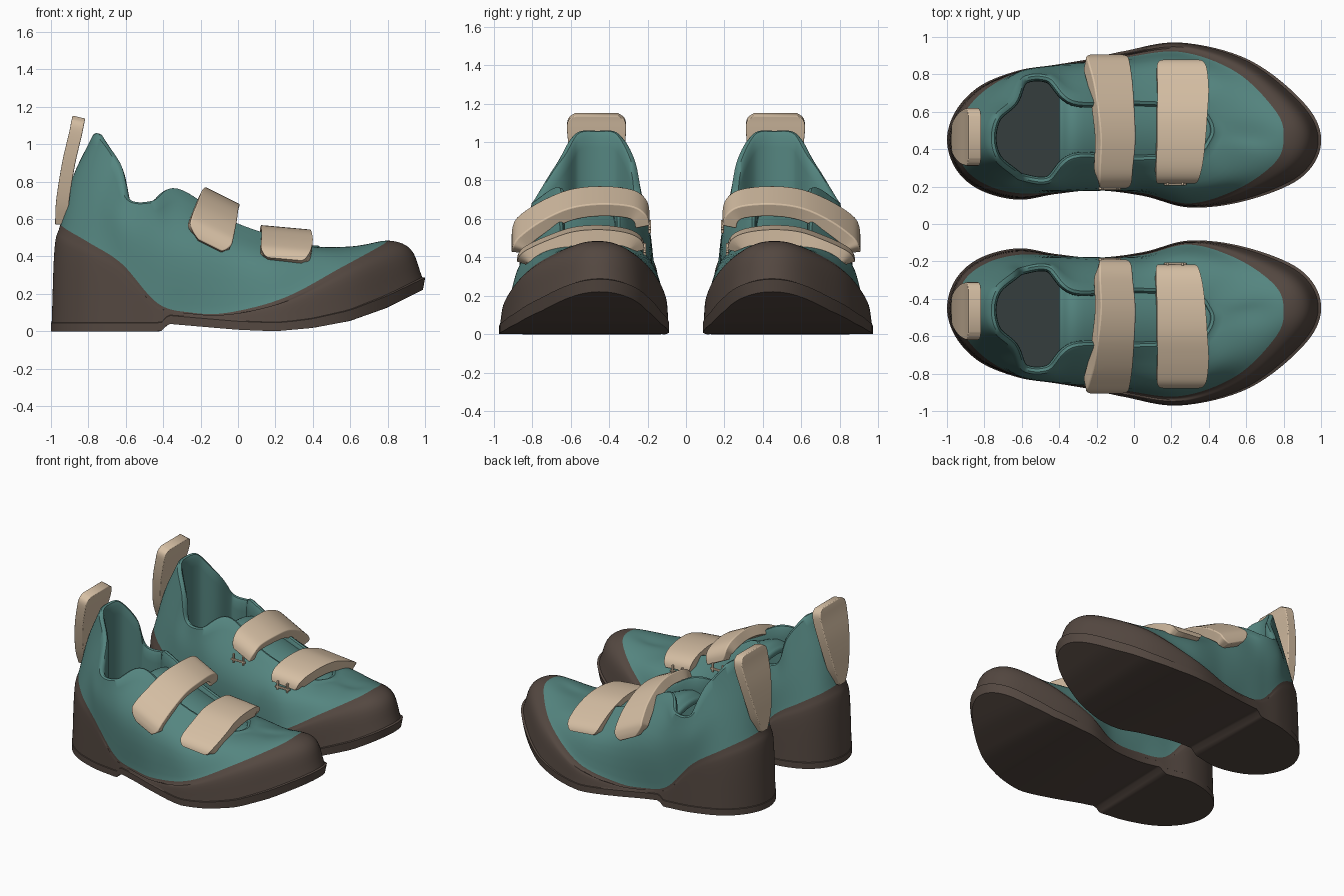
import bpy, bmesh, math
from mathutils import Vector as V

if "Cube" in bpy.data.objects:
    bpy.data.objects.remove(bpy.data.objects["Cube"])


def material(name, rgb):
    m = bpy.data.materials.new(name)
    m.diffuse_color = (*rgb, 1)
    m.use_nodes = True
    m.node_tree.nodes["Principled BSDF"].inputs["Base Color"].default_value = m.diffuse_color
    return m


TEAL = material("teal_upper", (0.09, 0.235, 0.215))
BROWN = material("brown_rubber", (0.088, 0.064, 0.052))
BEIGE = material("beige_strap", (0.67, 0.52, 0.37))
DARK = material("dark_insole", (0.035, 0.048, 0.048))


def spline(a, b, c, d, t):
    return 0.5 * (2 * b + (c - a) * t + (2 * a - 5 * b + 4 * c - d) * t * t
                  + (3 * b - a - 3 * c + d) * t ** 3)


def closed_curve(pts, sub):
    n = len(pts)
    return [spline(pts[i - 1], pts[i], pts[(i + 1) % n], pts[(i + 2) % n], k / sub)
            for i in range(n) for k in range(sub)]


def open_curve(pts, sub):
    p = [2 * pts[0] - pts[1]] + pts + [2 * pts[-1] - pts[-2]]
    out = [spline(*p[i:i + 4], k / sub) for i in range(len(pts) - 1) for k in range(sub)]
    return out + [pts[-1]]


def finish(name, bm, mats, bevel=0, angle=40):
    """Make the object, mirror it into a pair and smooth it."""
    bmesh.ops.recalc_face_normals(bm, faces=bm.faces)
    me = bpy.data.meshes.new(name)
    bm.to_mesh(me)
    bm.free()
    for m in mats:
        me.materials.append(m)
    ob = bpy.data.objects.new(name, me)
    bpy.context.collection.objects.link(ob)
    bpy.ops.object.select_all(action='DESELECT')
    ob.select_set(True)
    bpy.context.view_layer.objects.active = ob
    bpy.ops.object.shade_smooth_by_angle(angle=math.radians(angle))
    if bevel:
        b = ob.modifiers.new("bevel", 'BEVEL')
        b.width, b.segments, b.limit_method = bevel, 3, 'ANGLE'
        b.angle_limit = math.radians(50)
    mir = ob.modifiers.new("pair", 'MIRROR')
    mir.use_axis = (False, True, False)
    mir.use_mirror_merge = False
    return ob


# Shoe body: rings run heel, inner side, toe, outer side
SOLE = [(-1, .45), (-.95, .29), (-.82, .18), (-.62, .13), (-.42, .16), (-.2, .18), (.05, .15),
        (.3, .088), (.6, .125), (.89, .245), (1, .43), (.92, .635), (.62, .875), (.25, .97),
        (-.05, .925), (-.25, .88), (-.43, .85), (-.62, .82), (-.82, .74), (-.95, .61)]
BAND = [(-.95, .45, .57), (-.91, .305, .54), (-.79, .21, .47), (-.62, .165, .36), (-.42, .17, .14),
        (-.2, .185, .10), (.05, .165, .09), (.3, .11, .18), (.56, .19, .34), (.755, .33, .455),
        (.8, .46, .485), (.76, .60, .455), (.55, .81, .34), (.25, .92, .18), (-.05, .89, .10),
        (-.25, .86, .10), (-.43, .84, .15), (-.62, .81, .36), (-.79, .72, .47), (-.91, .59, .54)]
MID = [(-.885, .455, .82), (-.845, .335, .80), (-.74, .24, .69), (-.62, .19, .55), (-.42, .18, .45),
       (-.22, .19, .42), (.02, .2, .37), (.25, .18, .38), (.48, .25, .41), (.58, .39, .45),
       (.62, .47, .45), (.58, .58, .45), (.46, .74, .42), (.22, .85, .37), (-.04, .85, .40),
       (-.25, .85, .45), (-.43, .845, .45), (-.62, .81, .55), (-.74, .69, .69), (-.845, .57, .80)]
RIM = [(-.775, .46, 1.05), (-.745, .345, 1.035), (-.655, .265, .90), (-.595, .23, .705),
       (-.45, .22, .69), (-.32, .34, .755), (-.05, .33, .59), (.2, .34, .50), (.36, .37, .46),
       (.42, .44, .45), (.44, .5, .45), (.42, .57, .45), (.36, .63, .46), (.2, .66, .50),
       (-.05, .67, .59), (-.32, .67, .755), (-.45, .79, .69), (-.595, .785, .705),
       (-.655, .665, .90), (-.745, .58, 1.035)]
GROUND = [(-2, 0), (-.41, 0), (-.375, .04), (-.2, .025), (0, .008), (.2, 0), (.4, .018),
          (.6, .055), (.8, .125), (1.05, .245)]


def ground(x):
    for (a, za), (b, zb) in zip(GROUND, GROUND[1:]):
        if x <= b:
            return za + (zb - za) * (x - a) / (b - a)
    return GROUND[-1][1]


def inward(ring, i):
    t = ring[(i + 1) % len(ring)] - ring[i - 1]
    return V((-t.y, t.x, 0)).normalized()


def shoe_body():
    sub = 8
    flat = closed_curve([V((x, y, 0)) for x, y in SOLE], sub)
    band, mid, rim = (closed_curve([V(p) for p in r], sub) for r in (BAND, MID, RIM))
    n = len(flat)
    cols = []
    for i in range(n):
        p, b, r = flat[i], band[i], rim[i]
        toe = min(max((p.x - .3) / .5, 0), 1)
        side = inward(flat, i)
        # Welt lip flares out at the toe, with a small ledge on top
        bottom = p + side * .012 * toe + V((0, 0, ground(p.x)))
        welt = p + V((0, 0, ground(p.x) + .045 + .02 * toe))
        s = welt + side * (.004 + .012 * toe) + V((0, 0, .003))
        # Rubber swells outward between the welt and its upper edge
        bulge = V((s.x + (b.x - s.x) * .33, s.y + (b.y - s.y) * .33, s.z + (b.z - s.z) * .76))
        col = [bottom, welt] + open_curve([s, bulge, b, mid[i], r], 5)
        # Rolled rim and lining
        v = inward(rim, i)
        col += [r + v * .012 + V((0, 0, .008)), r + v * .028 + V((0, 0, .004)),
                r + v * .038 + V((0, 0, -.02)), r + v * .04 + V((0, 0, -.08))]
        low = r + v * .035
        col.append(V((low.x, low.y, .2)))
        cols.append(col)
    bm = bmesh.new()
    grid = [[bm.verts.new(p) for p in c] for c in cols]
    rows = len(grid[0])
    for i in range(n):
        a, b = grid[i], grid[(i + 1) % n]
        for k in range(rows - 1):
            f = bm.faces.new((a[k], b[k], b[k + 1], a[k + 1]))
            f.material_index = 0 if k < 12 else 1
    # Outsole and insole bridge the two sides
    for row, mat in ((0, 0), (rows - 1, 2)):
        for i in range(n // 2):
            vs = [grid[i][row], grid[i + 1][row], grid[(n - i - 1) % n][row], grid[-i % n][row]]
            f = bm.faces.new(list(dict.fromkeys(vs)))
            f.material_index = mat
    finish("shoe_body", bm, [BROWN, TEAL, DARK])


def ribbon(name, path, widths, side, thick, mat, bevel, sub=5):
    """Thick band swept along a path, with its width along the side vector."""
    pts = open_curve([V(p) for p in path], sub)
    ws = open_curve([V((w, 0, 0)) for w in widths], sub)
    side = V(side).normalized()
    bm = bmesh.new()
    rings = []
    for i, p in enumerate(pts):
        t = pts[min(i + 1, len(pts) - 1)] - pts[max(i - 1, 0)]
        up = side.cross(t).normalized() * thick / 2
        s = side * ws[i].x / 2
        rings.append([bm.verts.new(q) for q in (p - s - up, p + s - up, p + s + up, p - s + up)])
    for a, b in zip(rings, rings[1:]):
        for k in range(4):
            bm.faces.new((a[k], a[(k + 1) % 4], b[(k + 1) % 4], b[k]))
    bm.faces.new(rings[0])
    bm.faces.new(rings[-1])
    return finish(name, bm, [mat], bevel)


def tongue():
    """Arched padded strip closing the slot over the instep."""
    line = open_curve([V(p) for p in ((-.4, .5, .65), (-.3, .5, .685), (-.05, .5, .585),
                                      (.2, .5, .50), (.46, .5, .435))], 6)
    bm = bmesh.new()
    m = 10
    layers = []
    for drop in (0, .04):
        layers.append([[bm.verts.new((p.x, p.y + (.21 - .02 * min(i / 8, 1)) * (2 * j / m - 1),
                                      p.z - drop - .05 * (2 * j / m - 1) ** 2))
                        for j in range(m + 1)] for i, p in enumerate(line)])
    for g in layers:
        for a, b in zip(g, g[1:]):
            for j in range(m):
                bm.faces.new((a[j], a[j + 1], b[j + 1], b[j]))
    top, low = layers
    for i in (0, -1):
        for j in range(m):
            bm.faces.new((top[i][j], top[i][j + 1], low[i][j + 1], low[i][j]))
    for j in (0, m):
        for i in range(len(line) - 1):
            bm.faces.new((top[i][j], top[i + 1][j], low[i + 1][j], low[i][j]))
    finish("tongue", bm, [TEAL], .012)


def buckle(name, x, y, z):
    """Small bar on two prongs at the inner strap end."""
    bm = bmesh.new()
    for dx, dz, sx, sz in ((-.04, 0, .014, .07), (.04, 0, .014, .07), (0, -.01, .12, .014)):
        res = bmesh.ops.create_cube(bm, size=1)
        bmesh.ops.scale(bm, vec=(sx, .016, sz), verts=res["verts"])
        bmesh.ops.translate(bm, vec=(x + dx, y, z + dz), verts=res["verts"])
    finish(name, bm, [BEIGE], .004)


shoe_body()
tongue()
ribbon("ankle_strap",
       [(-.11, .225, .59), (-.11, .24, .645), (-.11, .30, .68), (-.10, .45, .692), (-.11, .60, .672),
        (-.125, .74, .61), (-.145, .84, .54), (-.15, .865, .50), (-.15, .87, .455)],
       [.15, .19, .20, .21, .22, .235, .25, .24, .14], (1, 0, -.5), .075, BEIGE, .025)
ribbon("toe_strap",
       [(.225, .25, .44), (.23, .265, .48), (.24, .33, .507), (.25, .45, .52), (.255, .58, .51),
        (.26, .70, .47), (.255, .80, .425), (.25, .835, .40), (.25, .845, .375)],
       [.19, .23, .25, .26, .27, .275, .27, .25, .18], (1, 0, -.09), .072, BEIGE, .025)
ribbon("heel_pull_tab",
       [(-.943, .46, .57), (-.937, .46, .70), (-.905, .462, .90), (-.87, .465, 1.05),
        (-.857, .465, 1.115), (-.85, .465, 1.145)],
       [.07, .17, .265, .305, .295, .22], (0, 1, 0), .07, BEIGE, .025)
buckle("ankle_buckle", -.13, .19, .56)
buckle("toe_buckle", .22, .215, .44)
